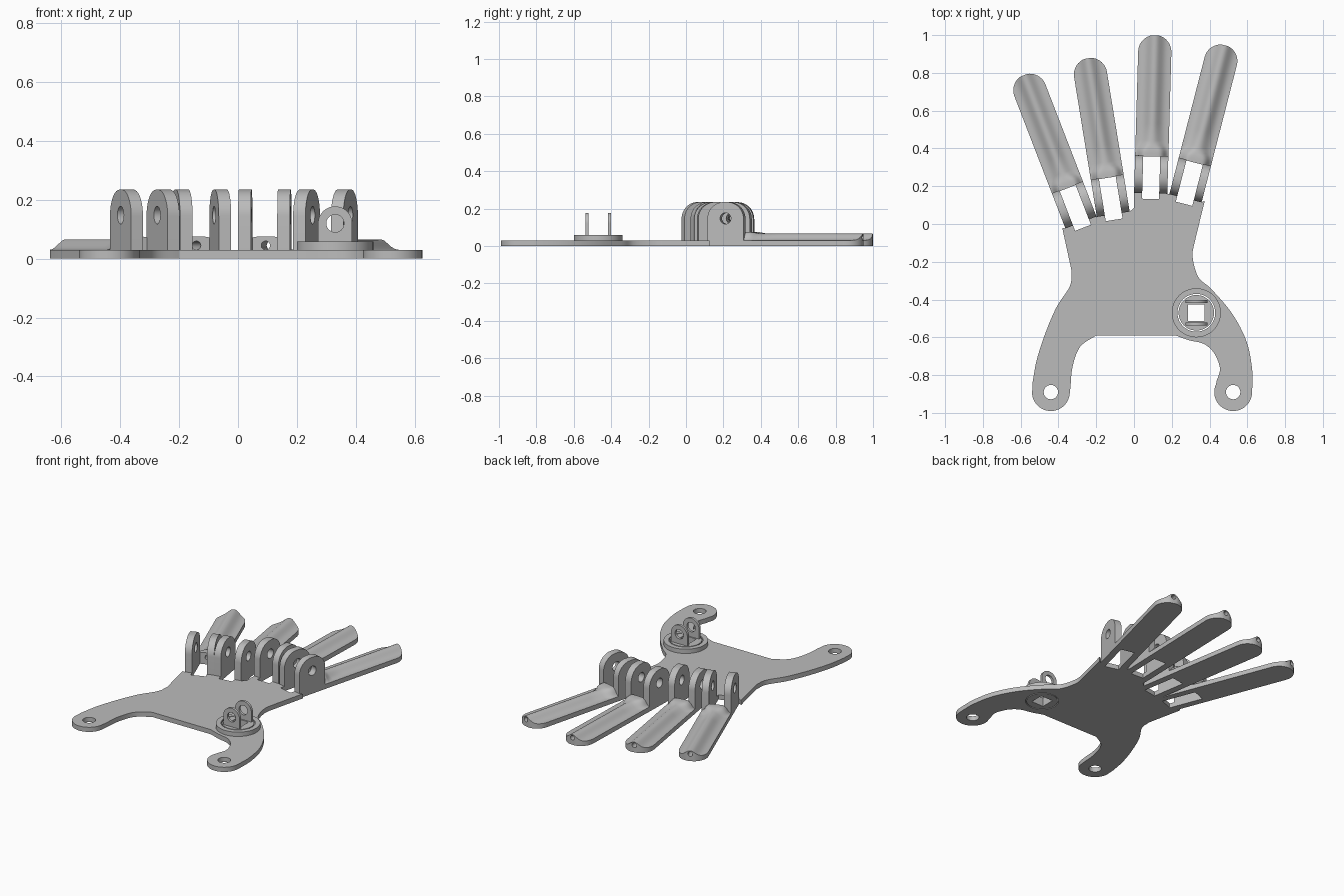
import bpy, bmesh, math
from mathutils import Vector, Matrix

if "Cube" in bpy.data.objects:
    bpy.data.objects.remove(bpy.data.objects["Cube"], do_unlink=True)

THICK = 0.03
HALF = 0.088          # half width of a finger
SLOT = 0.045          # half width of the knuckle slot

GREY = (0.5, 0.5, 0.5, 1)
grey = bpy.data.materials.new("plain grey")
grey.use_nodes = True
grey.diffuse_color = GREY
grey.node_tree.nodes["Principled BSDF"].inputs["Base Color"].default_value = GREY


def make(name, bm):
    bmesh.ops.recalc_face_normals(bm, faces=bm.faces)
    mesh = bpy.data.meshes.new(name)
    bm.to_mesh(mesh)
    bm.free()
    mesh.materials.append(grey)
    obj = bpy.data.objects.new(name, mesh)
    bpy.context.collection.objects.link(obj)
    return obj


def prism(name, points, offset):
    """Extrude a closed outline along the offset vector."""
    bm = bmesh.new()
    face = bm.faces.new([bm.verts.new(p) for p in points])
    new = bmesh.ops.extrude_face_region(bm, geom=[face])["geom"]
    bmesh.ops.translate(bm, vec=offset,
                        verts=[g for g in new if isinstance(g, bmesh.types.BMVert)])
    return make(name, bm)


def circle(cx, cy, r, start=0, end=360, n=40):
    angles = [math.radians(start + (end - start) * i / n) for i in range(n)]
    return [(cx + r * math.cos(a), cy + r * math.sin(a)) for a in angles]


def flat(points, z=0):
    return [(x, y, z) for x, y in points]


def disc(name, cx, cy, r, z0, z1):
    return prism(name, flat(circle(cx, cy, r, n=48), z0), (0, 0, z1 - z0))


def cut(obj, cutter):
    """Subtract the cutter and throw it away."""
    mod = obj.modifiers.new("cut", "BOOLEAN")
    mod.operation, mod.object, mod.solver = "DIFFERENCE", cutter, "EXACT"
    bpy.context.view_layer.update()
    graph = bpy.context.evaluated_depsgraph_get()
    mesh = bpy.data.meshes.new_from_object(obj.evaluated_get(graph))
    obj.modifiers.clear()
    obj.data = mesh
    bpy.data.objects.remove(cutter, do_unlink=True)


def smooth(obj, angle=30):
    bpy.ops.object.select_all(action="DESELECT")
    obj.select_set(True)
    bpy.context.view_layer.objects.active = obj
    bpy.ops.object.shade_smooth_by_angle(angle=math.radians(angle))


def spline(points, n=6):
    """Smooth curve through the points."""
    p = [Vector(q) for q in points]
    p = [2 * p[0] - p[1]] + p + [2 * p[-1] - p[-2]]
    out = []
    for a, b, c, d in zip(p, p[1:], p[2:], p[3:]):
        for i in range(n):
            t = i / n
            out.append(tuple(0.5 * (2 * b + (c - a) * t + (2 * a - 5 * b + 4 * c - d) * t * t
                                    + (3 * b - a - 3 * c + d) * t ** 3)))
    return out + [tuple(points[-1])]


# Finger placement: knuckle slot bottom and tip centre
fingers = [("outer", (-0.27, -0.02), (-0.55, 0.705)),
           ("ring", (-0.105, 0.022), (-0.23, 0.79)),
           ("middle", (0.0875, 0.1325), (0.11, 0.913)),
           ("index", (0.265, 0.107), (0.46, 0.865))]
placed = []
for name, base, tip in fingers:
    d = Vector(tip) - Vector(base)
    turn = Matrix.Rotation(math.atan2(-d.x, d.y), 4, "Z")
    placed.append((name, Matrix.Translation((*base, 0)) @ turn))

# Palm outline: knuckle edge with slots, then the two wrist arms
outline = []
for name, place in placed:
    if name == "middle":
        outline.append((0.0, 0.085))
    for v, u in ((-HALF, 0.03), (-SLOT, 0.03), (-SLOT, 0), (SLOT, 0), (SLOT, 0.03), (HALF, 0.03)):
        outline.append(tuple((place @ Vector((v, u, 0))).xy))
outline.append((0.375, 0.125))
outline += spline([(0.325, -0.08), (0.31, -0.17), (0.34, -0.28), (0.41, -0.345), (0.52, -0.475),
                   (0.595, -0.62), (0.625, -0.765), (0.626, -0.87)])
outline += circle(0.525, -0.89, 0.1, 0, -210, 30)
outline += spline([(0.438, -0.83), (0.455, -0.765), (0.425, -0.685), (0.37, -0.635),
                   (0.29, -0.615), (0.22, -0.59)])
outline += spline([(-0.2, -0.59), (-0.285, -0.65), (-0.325, -0.755), (-0.337, -0.87)])
outline += circle(-0.44, -0.89, 0.1, -5, -180, 30)
outline += spline([(-0.537, -0.84), (-0.515, -0.72), (-0.47, -0.58), (-0.41, -0.44),
                   (-0.34, -0.33), (-0.33, -0.25)])
outline.append((-0.38, -0.02))

palm = prism("palm_plate", flat(outline), (0, 0, THICK))
for x in (-0.44, 0.525):
    cut(palm, disc("hole", x, -0.89, 0.038, -0.1, 0.1))

# Thumb swivel: collar, rotating disc with square opening, two eyelets
TX, TY = 0.33, -0.47
cut(palm, disc("hole", TX, TY, 0.1, -0.1, 0.1))
smooth(palm)
collar = disc("thumb_collar", TX, TY, 0.13, 0, 0.058)
cut(collar, disc("hole", TX, TY, 0.1, -0.1, 0.1))
smooth(collar)
swivel = disc("thumb_swivel", TX, TY, 0.094, 0, 0.058)
s = 0.044
square = [(TX - s, TY - s), (TX + s, TY - s), (TX + s, TY + s), (TX - s, TY + s)]
cut(swivel, prism("hole", flat(square, -0.1), (0, 0, 0.3)))
smooth(swivel)
for side, y in (("front", TY - 0.068), ("back", TY + 0.052)):
    arch = [(TX + 0.058, 0.05)] + circle(TX, 0.12, 0.058, 0, 180, 24)
    arch += [(TX - 0.058, 0.12), (TX - 0.058, 0.05)]
    eyelet = prism("thumb_eyelet_" + side, [(x, y, z) for x, z in arch], (0, 0.016, 0))
    hole = [(x, y - 0.05, z) for x, z in circle(TX, 0.12, 0.03)]
    cut(eyelet, prism("hole", hole, (0, 0.12, 0)))
    smooth(eyelet)


def finger_body():
    """Flat strip with a raised rib that widens into a block at the knuckle."""
    end, start, cols = 0.78, 0.225, 28
    stations = [start, 0.24, 0.255, 0.27, 0.285, 0.31, 0.4, 0.55, 0.7, end]
    stations += [end + HALF * math.sin(math.radians(a)) for a in range(10, 80, 10)]
    stations.append(end + HALF * math.sin(math.radians(78)))
    bm = bmesh.new()
    rings = []
    for u in stations:
        w = math.sqrt(HALF ** 2 - max(0, u - end) ** 2)
        k = max(0.0, min(1.0, (0.31 - u) / 0.06))
        k = k * k * (3 - 2 * k)
        spread, power, rise = 0.04 + 0.03 * k, 2.2 + 4 * k, 0.036 + 0.009 * k
        ring = [bm.verts.new((-w, u, 0))]
        for i in range(cols + 1):
            v = w * (2 * i / cols - 1)
            z = THICK + rise * math.exp(-(abs(v) / spread) ** power)
            ring.append(bm.verts.new((v, u, z)))
        ring.append(bm.verts.new((w, u, 0)))
        rings.append(ring)
    for a, b in zip(rings, rings[1:]):
        for i in range(len(a)):
            j = (i + 1) % len(a)
            bm.faces.new((a[i], a[j], b[j], b[i]))
    bm.faces.new(rings[0])
    bm.faces.new(rings[-1])
    return make("finger", bm)


# One finger and one knuckle lug, shared by all four
body = finger_body()
bore = [(x, 0.1, z) for x, z in circle(0, 0.045, 0.015, n=20)]
cut(body, prism("hole", bore, (0, 1, 0)))
smooth(body, 35)

arch = [(0.03, 0), (0.23, 0)] + circle(0.14, 0.145, 0.09, 0, 90, 12)
arch += circle(0.12, 0.145, 0.09, 90, 180, 12) + [(0.03, 0.145)]
lug = prism("lug", [(0, u, z) for u, z in arch], (HALF - SLOT, 0, 0))
pin = [(-0.1, u, z) for u, z in circle(0.13, 0.148, 0.03, n=28)]
cut(lug, prism("hole", pin, (0.3, 0, 0)))
smooth(lug)

for name, place in placed:
    parts = [(name + "_finger", body.data, 0), (name + "_lug_right", lug.data, -HALF),
             (name + "_lug_left", lug.data, SLOT)]
    for label, mesh, shift in parts:
        obj = bpy.data.objects.new(label, mesh)
        obj.matrix_world = place @ Matrix.Translation((shift, 0, 0))
        bpy.context.collection.objects.link(obj)
for pattern in (body, lug):
    bpy.data.objects.remove(pattern, do_unlink=True)
